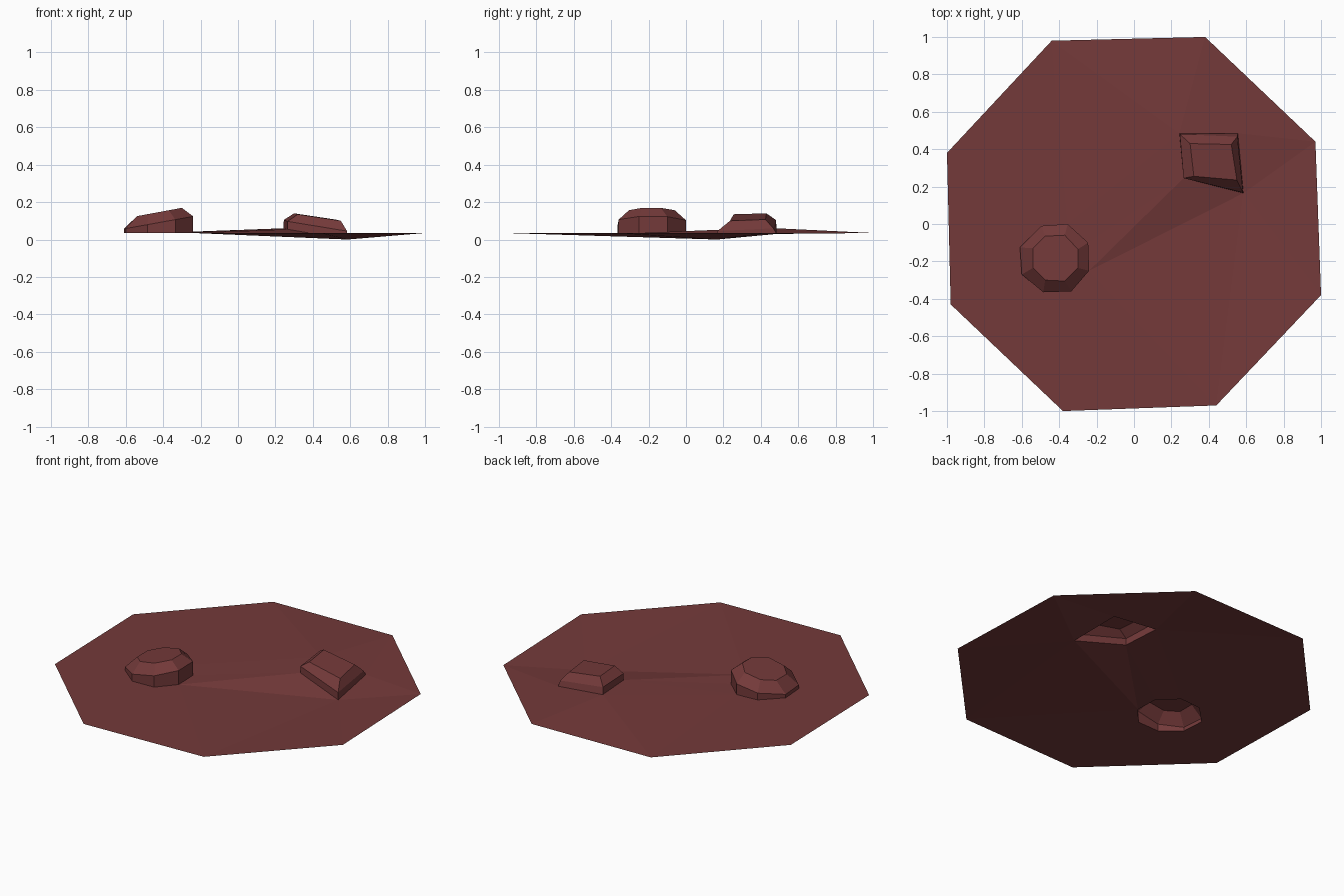
import bpy, bmesh

if "Cube" in bpy.data.objects:
    bpy.data.objects.remove(bpy.data.objects["Cube"])

mat = bpy.data.materials.new("dark reddish brown")
mat.diffuse_color = (0.175, 0.042, 0.042, 1)
mat.use_nodes = True
mat.node_tree.nodes["Principled BSDF"].inputs["Base Color"].default_value = mat.diffuse_color


def finish(bm, name):
    mesh = bpy.data.meshes.new(name)
    bm.to_mesh(mesh)
    bm.free()
    mesh.materials.append(mat)
    bpy.context.collection.objects.link(bpy.data.objects.new(name, mesh))


def rock(name, base, mid, top):
    """Open-bottomed rock: rings joined by flat walls, with a cap."""
    bm = bmesh.new()
    rings = [[bm.verts.new(p) for p in ring] for ring in (base, mid, top)]
    n = len(base)
    for a, b in zip(rings, rings[1:]):
        for i in range(n):
            j = (i + 1) % n
            bm.faces.new((a[i], a[j], b[j], b[i]))
    bm.faces.new(rings[-1])
    finish(bm, name)


# outlines, counter-clockwise
G = 0.035
outer = [(0.38, 1, G), (-0.44, 0.98, G), (-1, 0.38, G), (-0.98, -0.43, G),
         (-0.38, -1, G), (0.44, -0.97, G), (1, -0.38, G), (0.97, 0.44, G)]

# round rock, leaning up to the right
r_plan = [(-0.355, 0), (-0.495, -0.01), (-0.61, -0.125), (-0.60, -0.27),
          (-0.485, -0.365), (-0.335, -0.36), (-0.24, -0.25), (-0.245, -0.10)]
r_top = [(-0.37, -0.06), (-0.475, -0.065), (-0.54, -0.13), (-0.54, -0.235),
         (-0.475, -0.30), (-0.37, -0.305), (-0.30, -0.235), (-0.30, -0.135)]
r_base = [(x, y, G) for x, y in r_plan]
rock("round_rock", r_base,
     [(x, y, 0.057 + (x + 0.61) * 0.18) for x, y in r_plan],
     [(x, y, 0.125 + (x + 0.54) * 0.185) for x, y in r_top])

# four-sided rock, leaning down to the right
s_base = [(0.555, 0.485, 0.03), (0.243, 0.485, 0.06), (0.265, 0.245, 0.055), (0.585, 0.165, 0.0)]
s_mid = [(0.552, 0.467, 0.06), (0.245, 0.48, 0.105), (0.265, 0.245, 0.097), (0.583, 0.168, 0.045)]
s_top = [(0.52, 0.425, 0.107), (0.30, 0.43, 0.14), (0.32, 0.255, 0.135), (0.55, 0.235, 0.10)]
rock("square_rock", s_base, s_mid, s_top)

# ground sheet with openings beneath the rocks
bm = bmesh.new()
edges = []
for loop in (outer, r_base, s_base):
    vs = [bm.verts.new(p) for p in loop]
    edges += [bm.edges.new((vs[i - 1], vs[i])) for i in range(len(vs))]
bmesh.ops.triangle_fill(bm, edges=edges, use_beauty=True, normal=(0, 0, 1))
for f in bm.faces:
    f.normal_update()
    if f.normal.z < 0:
        f.normal_flip()
finish(bm, "ground_sheet")
